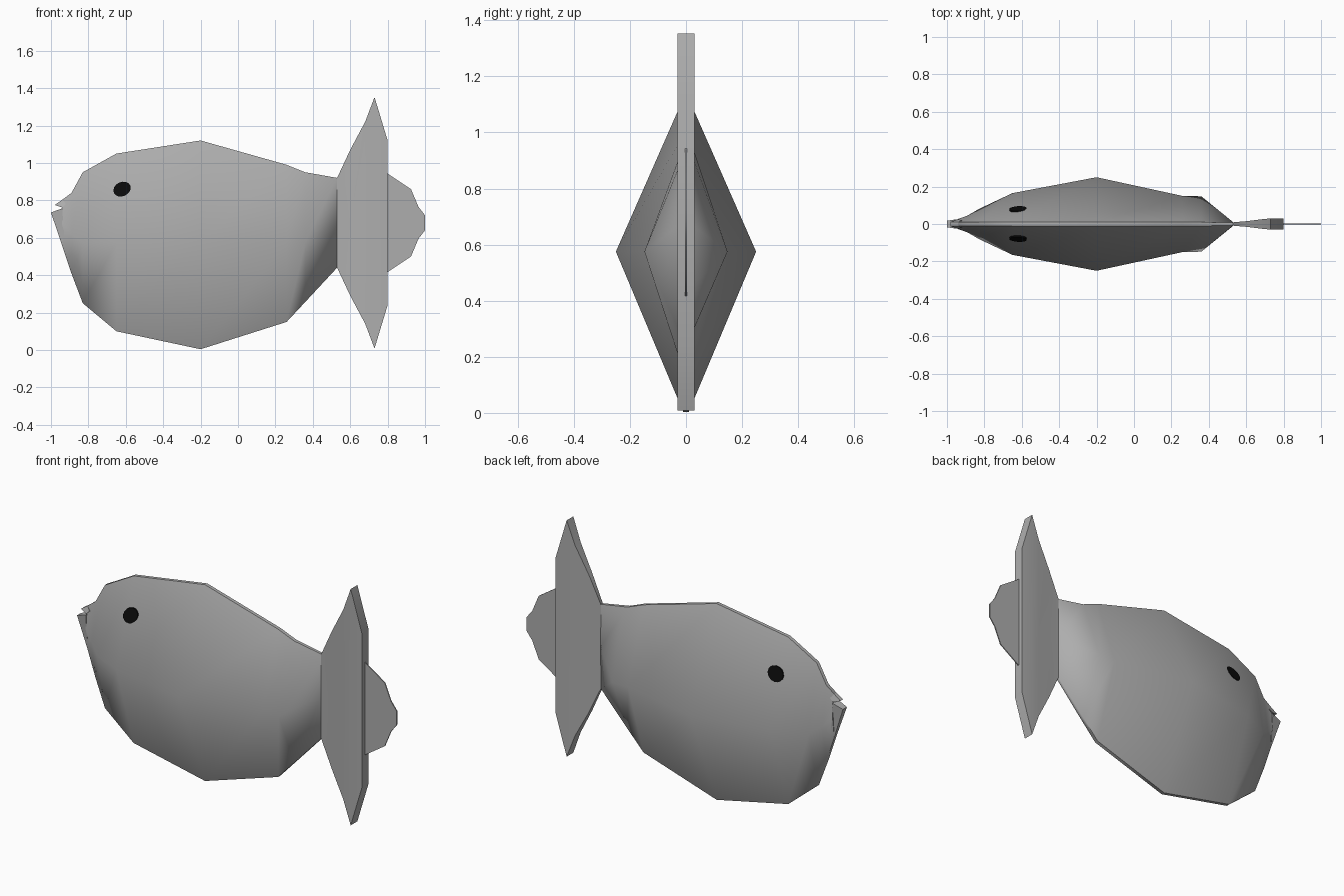
import bpy, bmesh, math
from mathutils import Vector

if "Cube" in bpy.data.objects:
    bpy.data.objects.remove(bpy.data.objects["Cube"])


def material(name, rgb):
    m = bpy.data.materials.new(name)
    m.diffuse_color = (*rgb, 1)
    m.use_nodes = True
    m.node_tree.nodes["Principled BSDF"].inputs["Base Color"].default_value = m.diffuse_color
    return m


GREY = material("fish grey", (0.42, 0.42, 0.42))
BLACK = material("eye black", (0.003, 0.003, 0.003))


def finish(bm, name, mat, angle=60):
    bmesh.ops.recalc_face_normals(bm, faces=bm.faces)
    me = bpy.data.meshes.new(name)
    bm.to_mesh(me)
    bm.free()
    me.materials.append(mat)
    ob = bpy.data.objects.new(name, me)
    bpy.context.collection.objects.link(ob)
    bpy.ops.object.select_all(action='DESELECT')
    ob.select_set(True)
    bpy.context.view_layer.objects.active = ob
    bpy.ops.object.shade_smooth_by_angle(angle=math.radians(angle))
    return ob


def loft(name, sections):
    """Each section: x, top z, middle z, bottom z, half width, half edge width."""
    bm = bmesh.new()
    rings = []
    for x, top, mid, bot, w, e in sections:
        pts = [(e, top), (w, mid), (e, bot), (-e, bot), (-w, mid), (-e, top)]
        rings.append([bm.verts.new((x, y, z)) for y, z in pts])
    for a, b in zip(rings, rings[1:]):
        for i in range(6):
            j = (i + 1) % 6
            bm.faces.new((a[i], a[j], b[j], b[i]))
    bm.faces.new(rings[0])
    bm.faces.new(rings[-1][::-1])
    return finish(bm, name, GREY)


def wedge(name, pts):
    """Side profile with its own half width at each point: x, z, half width."""
    bm = bmesh.new()
    left = [bm.verts.new((x, -w, z)) for x, z, w in pts]
    right = [bm.verts.new((x, w, z)) for x, z, w in pts]
    bm.faces.new(left)
    bm.faces.new(right[::-1])
    for i in range(len(pts)):
        j = (i + 1) % len(pts)
        bm.faces.new((left[i], left[j], right[j], right[i]))
    return finish(bm, name, GREY)


# Body: diamond-shaped cross-sections
MID = 0.575
loft("body", [
    (-0.94, 0.803, 0.68, 0.557, 0.027, 0.010),
    (-0.89, 0.840, 0.62, 0.408, 0.045, 0.010),
    (-0.83, 0.950, MID, 0.250, 0.080, 0.010),
    (-0.65, 1.050, MID, 0.100, 0.165, 0.010),
    (-0.20, 1.120, MID, 0.004, 0.250, 0.010),
    (0.26, 0.990, MID, 0.150, 0.150, 0.010),
    (0.36, 0.950, MID, 0.257, 0.148, 0.010),
    (0.53, 0.920, 0.68, 0.440, 0.010, 0.008),
])

# Lips around the mouth notch
wedge("lower_lip", [(-1.0, 0.735, 0.018), (-0.94, 0.757, 0.026),
                    (-0.93, 0.62, 0.026), (-0.94, 0.557, 0.010)])
wedge("upper_lip", [(-0.98, 0.775, 0.012), (-0.94, 0.762, 0.024),
                    (-0.92, 0.78, 0.02), (-0.94, 0.803, 0.010)])

# Tail: mirrored above and below its centre height
TC = 0.68
loft("tail", [(x, TC + h, TC, TC - h, w, w) for x, h, w in [
    (0.53, 0.240, 0.009), (0.60, 0.390, 0.015), (0.68, 0.540, 0.025),
    (0.73, 0.672, 0.030), (0.80, 0.440, 0.030)]])

# Thin fin at the back of the tail
loft("tail_fin", [(x, TC + h, TC, TC - h, 0.003, 0.003) for x, h in [
    (0.79, 0.270), (0.925, 0.180), (0.965, 0.085), (1.0, 0.040)]])


# Eyes: thin oval plates lying on the upper flanks
def flank(x, z):
    """Half width of the body at a point between the eye-area sections."""
    t = (x + 0.65) / 0.45
    w, top = 0.165 + 0.085 * t, 1.05 + 0.07 * t
    return 0.01 + (w - 0.01) * (top - z) / (top - MID)


tilt = math.radians(25)
for side, label in ((-1, "front_eye"), (1, "back_eye")):
    bm = bmesh.new()
    inner, outer = [], []
    for k in range(16):
        a = math.tau * k / 16
        u, v = 0.048 * math.cos(a), 0.038 * math.sin(a)
        x = -0.62 + u * math.cos(tilt) - v * math.sin(tilt)
        z = 0.86 + u * math.sin(tilt) + v * math.cos(tilt)
        y = flank(max(x, -0.65), z)
        inner.append(bm.verts.new((x, side * (y - 0.001), z)))
        outer.append(bm.verts.new((x, side * (y + 0.007), z)))
    bm.faces.new(inner)
    bm.faces.new(outer[::-1])
    for i in range(16):
        j = (i + 1) % 16
        bm.faces.new((inner[i], inner[j], outer[j], outer[i]))
    finish(bm, label, BLACK, 30)
